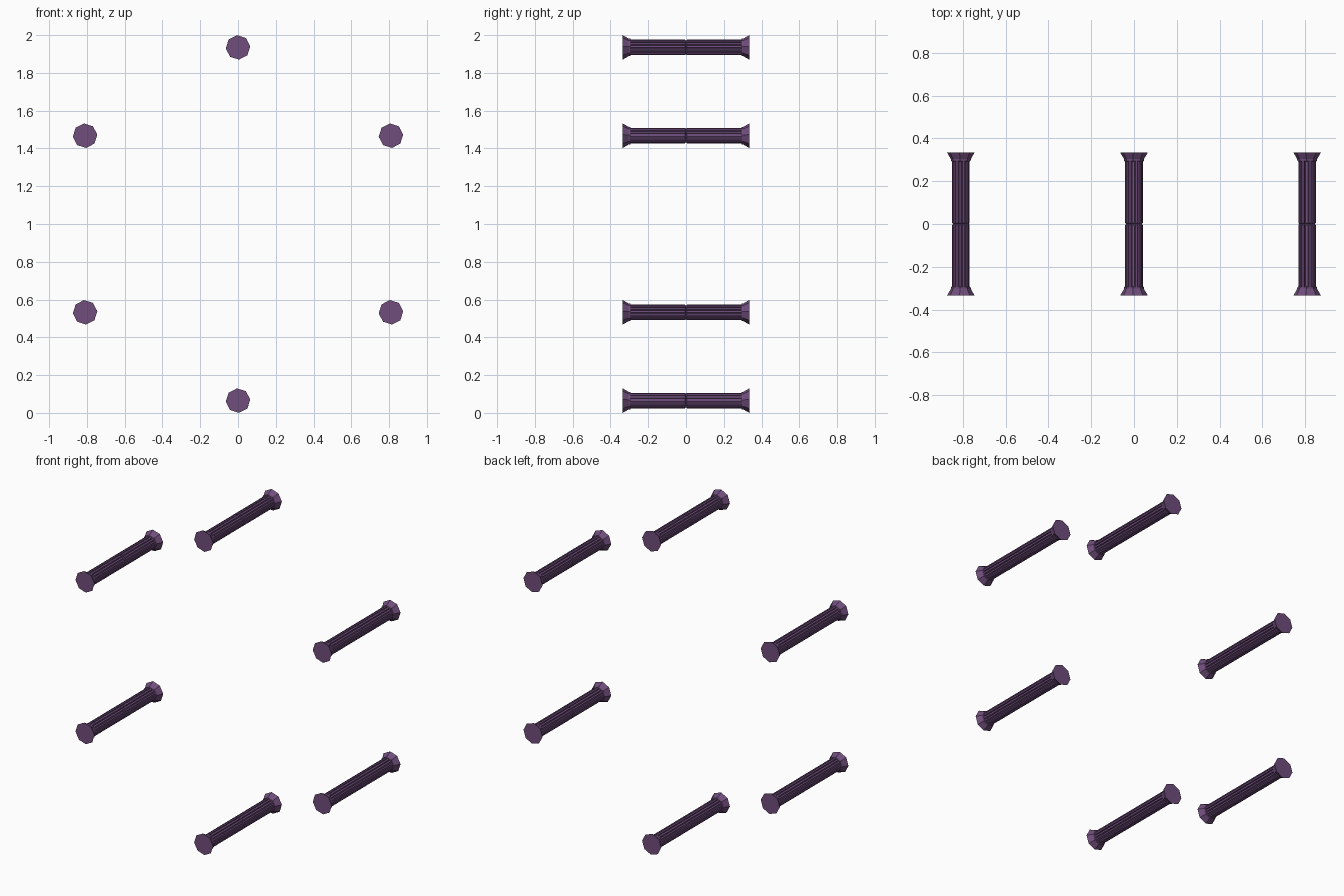
import bpy, bmesh
from math import cos, sin, pi, radians

if "Cube" in bpy.data.objects:
    bpy.data.objects.remove(bpy.data.objects["Cube"])

mat = bpy.data.materials.new("purple")
mat.diffuse_color = (0.16, 0.075, 0.2, 1)
mat.use_nodes = True
mat.node_tree.nodes["Principled BSDF"].inputs["Base Color"].default_value = mat.diffuse_color

SIDES = 8
TWIST = radians(5)


def circle(r):
    # plain octagon section
    return [(r * cos(TWIST + 2 * pi * i / SIDES), r * sin(TWIST + 2 * pi * i / SIDES)) for i in range(SIDES)]


def fluted(r, groove):
    # ridged section: flat ridges separated by narrow grooves
    pts = []
    for i in range(SIDES * 2):
        for f, rad in ((-0.32, r), (0.32, r), (0.42, groove), (0.58, groove)):
            a = TWIST + (i + f) * pi / SIDES
            pts.append((rad * cos(a), rad * sin(a)))
    return pts


def loft(name, sections, loc):
    # closed solid through sections placed along y
    bm = bmesh.new()
    rings = [[bm.verts.new((x, y, z)) for x, z in pts] for y, pts in sections]
    n = len(rings[0])
    for a, b in zip(rings, rings[1:]):
        for i in range(n):
            j = (i + 1) % n
            bm.faces.new((a[i], a[j], b[j], b[i]))
    bm.faces.new(rings[0])
    bm.faces.new(rings[-1])
    bmesh.ops.recalc_face_normals(bm, faces=bm.faces)
    me = bpy.data.meshes.new(name)
    bm.to_mesh(me)
    bm.free()
    me.materials.append(mat)
    ob = bpy.data.objects.new(name, me)
    ob.location = loc
    bpy.context.collection.objects.link(ob)


# six columns on a hexagon, each lying along y
for k in range(6):
    a = radians(90 + 60 * k)
    loc = (0.935 * cos(a), 0, 1.0 + 0.935 * sin(a))
    for s, side in ((-1, "front"), (1, "back")):
        # half shaft with a pinched joint at the middle
        loft(f"shaft_{side}_{k + 1}", [
            (s * 0.0, fluted(0.036, 0.031)),
            (s * 0.005, fluted(0.041, 0.034)),
            (s * 0.30, fluted(0.041, 0.034))], loc)
        # stepped collar flaring to the end plate
        loft(f"capital_{side}_{k + 1}", [
            (s * 0.292, circle(0.038)),
            (s * 0.294, circle(0.046)),
            (s * 0.304, circle(0.047)),
            (s * 0.335, circle(0.065))], loc)
